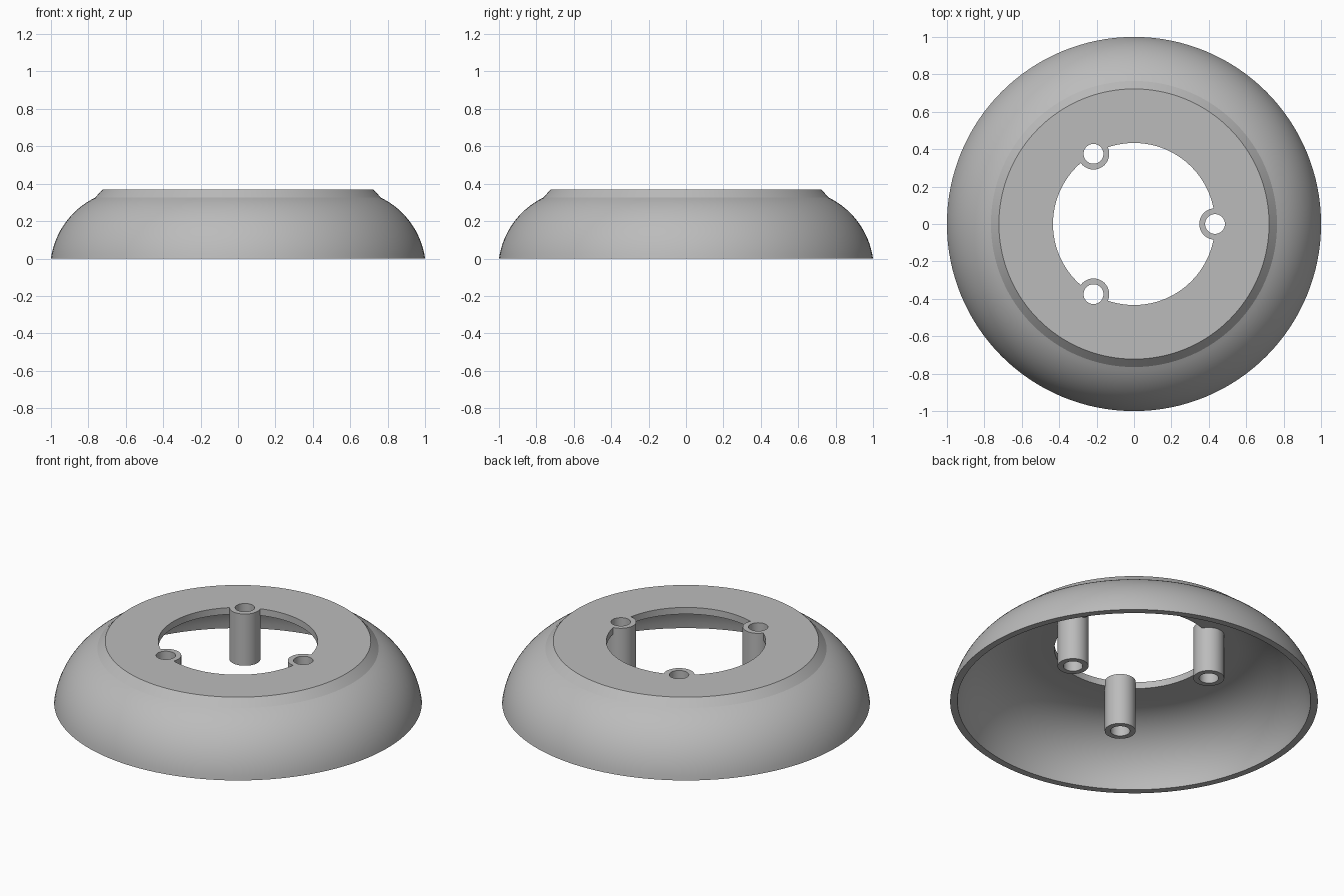
import bpy, bmesh
from math import sin, cos, tau, radians, asin, atan2

cube = bpy.data.objects.get("Cube")
if cube:
    bpy.data.objects.remove(cube, do_unlink=True)

grey = bpy.data.materials.new("plain grey")
grey.use_nodes = True
colour = (0.5, 0.5, 0.5, 1)
grey.diffuse_color = colour
grey.node_tree.nodes["Principled BSDF"].inputs["Base Color"].default_value = colour

TOP, PLATE_Z, HOLE_R = 0.37, 0.33, 0.433
BOSS_R, BORE_R, BOSS_Z = 0.084, 0.053, 0.06
ARC_X, ARC_Z = 0.575, -0.06


def lathe(name, profile, steps, centre=(0, 0)):
    """Revolve a closed (radius, height) profile about a vertical axis."""
    bm = bmesh.new()
    rings = [[bm.verts.new((centre[0] + r * cos(tau * i / steps),
                            centre[1] + r * sin(tau * i / steps), z))
              for i in range(steps)] for r, z in profile]
    for k, ring in enumerate(rings):
        nxt = rings[(k + 1) % len(rings)]
        for i in range(steps):
            j = (i + 1) % steps
            bm.faces.new((ring[i], ring[j], nxt[j], nxt[i]))
    bmesh.ops.recalc_face_normals(bm, faces=bm.faces)
    return finish(name, bm)


def rod(name, radius, low, high, centre):
    bm = bmesh.new()
    bmesh.ops.create_cone(bm, cap_ends=True, segments=48, radius1=radius,
                          radius2=radius, depth=high - low)
    bmesh.ops.translate(bm, verts=bm.verts, vec=(*centre, (low + high) / 2))
    return finish(name, bm)


def finish(name, bm):
    mesh = bpy.data.meshes.new(name)
    bm.to_mesh(mesh)
    bm.free()
    mesh.materials.append(grey)
    obj = bpy.data.objects.new(name, mesh)
    bpy.context.collection.objects.link(obj)
    return obj


def combine(target, tool, operation):
    mod = target.modifiers.new(operation.lower(), "BOOLEAN")
    mod.operation, mod.object, mod.solver = operation, tool, "EXACT"
    bpy.context.view_layer.objects.active = target
    bpy.ops.object.modifier_apply(modifier=mod.name)
    bpy.data.objects.remove(tool, do_unlink=True)


def arc(radius, start, end, steps=16):
    return [(ARC_X + radius * cos(a), ARC_Z + radius * sin(a))
            for a in (start + (end - start) * i / steps for i in range(steps + 1))]


# Domed shell: outer curve, bevelled raised rim, central hole, curved inside
outer = arc(0.429, asin(-ARC_Z / 0.429), atan2(0.386, 0.19))
inner = arc(0.39, radians(90), asin(-ARC_Z / 0.39))
profile = outer + [(0.722, TOP), (HOLE_R, TOP), (HOLE_R, PLATE_Z)] + inner
shell = lathe("domed_base", profile, 128)

# Three hollow screw posts around the hole
spots = [(HOLE_R * cos(tau * i / 3), HOLE_R * sin(tau * i / 3)) for i in range(3)]
for spot in spots:
    combine(shell, rod("screw_post", BOSS_R, BOSS_Z, TOP, spot), "UNION")
for spot in spots:
    combine(shell, rod("screw_bore", BORE_R, 0, TOP + 0.1, spot), "DIFFERENCE")

# Smooth curves with crisp rims
bpy.ops.object.select_all(action="DESELECT")
shell.select_set(True)
bpy.context.view_layer.objects.active = shell
bpy.ops.object.shade_smooth_by_angle(angle=radians(15))
